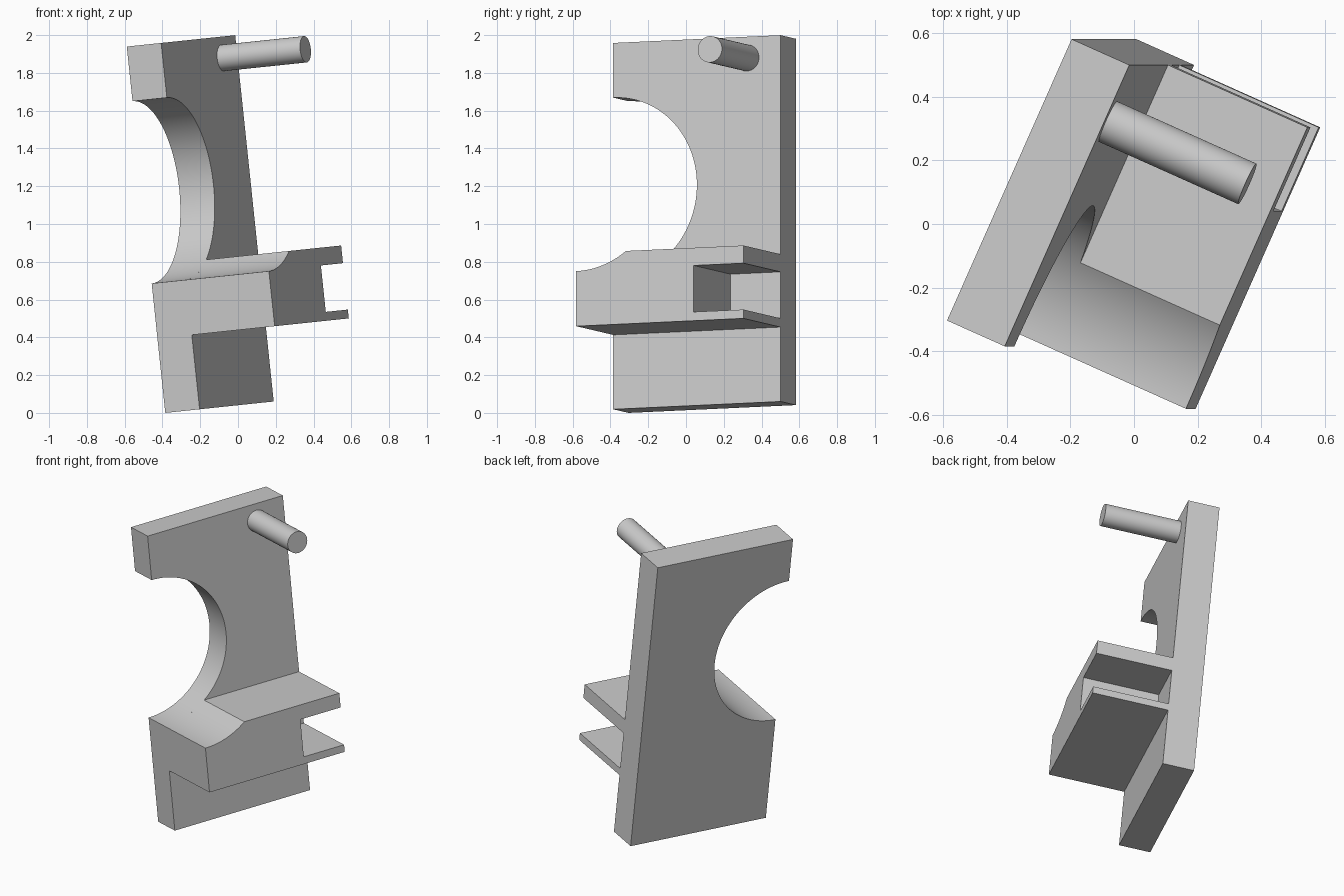
import bpy, bmesh
from math import sin, cos, asin, acos, pi, radians
from mathutils import Matrix

if "Cube" in bpy.data.objects:
    bpy.data.objects.remove(bpy.data.objects["Cube"], do_unlink=True)

grey = bpy.data.materials.new("light_grey")
grey.use_nodes = True
colour = (0.6, 0.6, 0.6, 1)
grey.diffuse_color = colour
grey.node_tree.nodes["Principled BSDF"].inputs["Base Color"].default_value = colour

# The whole bracket is turned and leaned as one
POSE = (Matrix.Translation((-0.385, -0.304, 0))
        @ Matrix.Rotation(radians(-6), 4, 'Y')
        @ Matrix.Rotation(radians(-24), 4, 'Z'))

PLATE, WIDTH, DEPTH, HEIGHT = 0.2, 0.683, 0.97, 1.95
CUT_Z, CUT_R = 1.174, 0.485
SHELF_BOTTOM, SHELF_TOP = 0.396, 0.784


def arc(cy, cz, r, start, end, steps):
    """Points on a circle in the depth / height plane."""
    angles = [start + (end - start) * i / steps for i in range(steps + 1)]
    return [(cy + r * cos(a), cz + r * sin(a)) for a in angles]


def extrude_profile(name, profile, x0, x1):
    """Extrude a depth / height outline sideways from x0 to x1."""
    bm = bmesh.new()
    face = bm.faces.new([bm.verts.new((x0, y, z)) for y, z in profile])
    ext = bmesh.ops.extrude_face_region(bm, geom=[face], use_keep_orig=True)
    moved = [v for v in ext["geom"] if isinstance(v, bmesh.types.BMVert)]
    bmesh.ops.translate(bm, verts=moved, vec=(x1 - x0, 0, 0))
    bmesh.ops.recalc_face_normals(bm, faces=bm.faces)
    mesh = bpy.data.meshes.new(name)
    bm.to_mesh(mesh)
    bm.free()
    mesh.materials.append(grey)
    obj = bpy.data.objects.new(name, mesh)
    bpy.context.collection.objects.link(obj)
    obj.matrix_world = POSE
    bpy.ops.object.select_all(action='DESELECT')
    obj.select_set(True)
    bpy.context.view_layer.objects.active = obj
    bpy.ops.object.shade_smooth_by_angle(angle=radians(20))
    return obj


# Upright plate with a half-round bite in its front edge
plate = [(0, 0), (DEPTH, 0), (DEPTH, HEIGHT), (0, HEIGHT)]
plate += arc(0, CUT_Z, CUT_R, pi / 2, -pi / 2, 64)
extrude_profile("upright_plate", plate, 0, PLATE)

# Shelf: hollowed front top, open slot at the back between two prongs
slot_y, slot_low, slot_high = 0.681, 0.443, 0.69
shelf = [(0, SHELF_BOTTOM), (DEPTH, SHELF_BOTTOM), (DEPTH, slot_low),
         (slot_y, slot_low), (slot_y, slot_high), (DEPTH, slot_high),
         (DEPTH, SHELF_TOP)]
shelf += arc(0, CUT_Z, CUT_R, asin((SHELF_TOP - CUT_Z) / CUT_R), -pi / 2, 24)
extrude_profile("slotted_shelf", shelf, PLATE, WIDTH)

# Round peg near the top
extrude_profile("peg", arc(0.775, 1.837, 0.07, 0, 2 * pi, 48)[:-1], PLATE, WIDTH)
